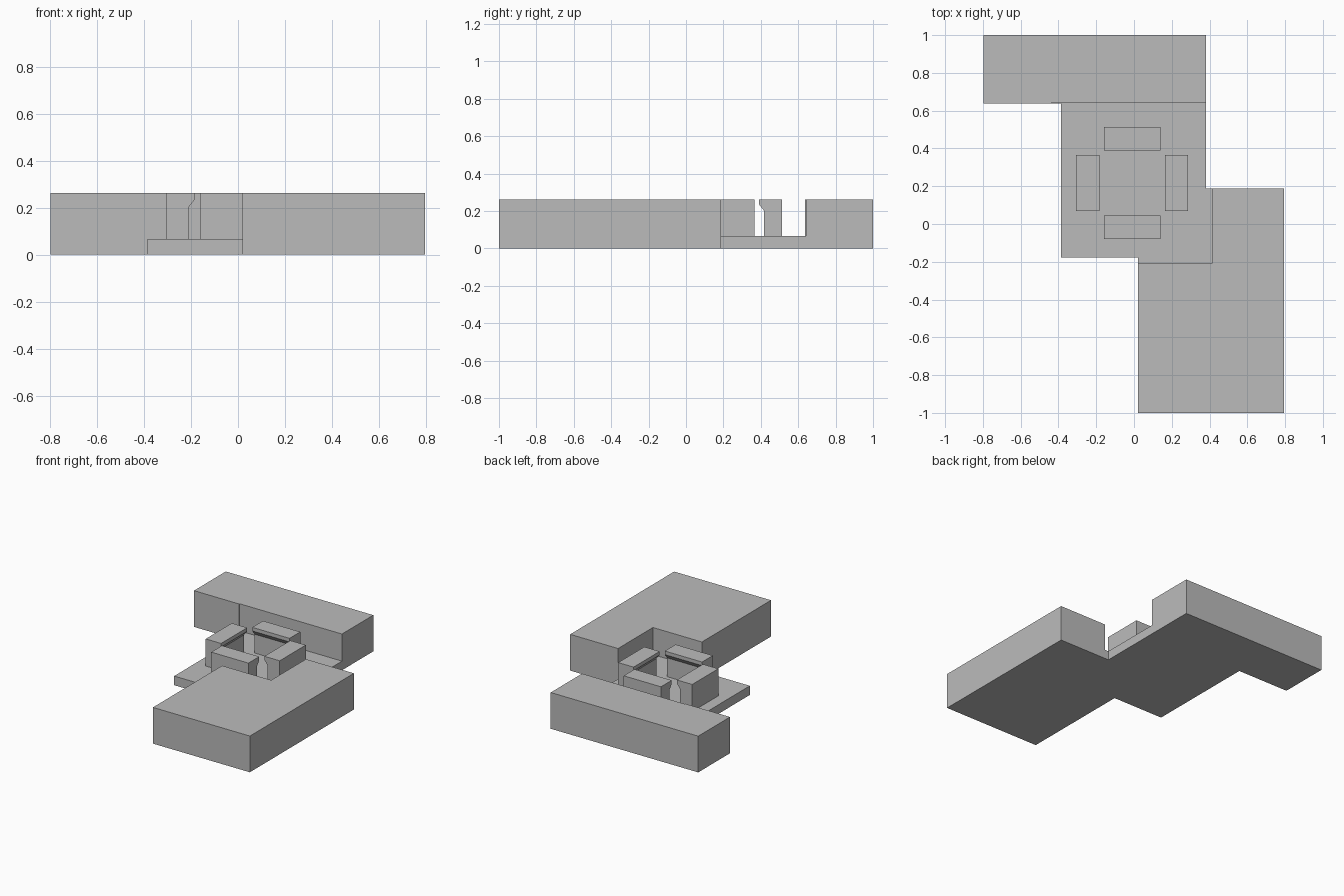
import bpy
import bmesh
from math import cos, sin, pi
from mathutils import Matrix, Vector

cube = bpy.data.objects.get("Cube")
if cube:
    bpy.data.objects.remove(cube, do_unlink=True)

grey = bpy.data.materials.new("plain grey")
grey.use_nodes = True
colour = (0.5, 0.5, 0.5, 1)
grey.diffuse_color = colour
grey.node_tree.nodes["Principled BSDF"].inputs["Base Color"].default_value = colour

FLOOR, TOP = 0.066, 0.262


def prism(name, points, sweep, matrix=Matrix()):
    """Extrude a closed outline along the sweep vector."""
    bm = bmesh.new()
    face = bm.faces.new([bm.verts.new(p) for p in points])
    out = bmesh.ops.extrude_face_region(bm, geom=[face], use_keep_orig=True)
    moved = [v for v in out["geom"] if isinstance(v, bmesh.types.BMVert)]
    bmesh.ops.translate(bm, verts=moved, vec=sweep)
    bmesh.ops.recalc_face_normals(bm, faces=bm.faces)
    bm.transform(matrix)
    mesh = bpy.data.meshes.new(name)
    bm.to_mesh(mesh)
    bm.free()
    mesh.materials.append(grey)
    obj = bpy.data.objects.new(name, mesh)
    bpy.context.collection.objects.link(obj)
    return obj


def slab(name, outline, height):
    return prism(name, [(x, y, 0) for x, y in outline], (0, 0, height))


# Thin floor, reaching into the recesses of both tall blocks
slab("floor_plate", [(-.386, -.178), (.02, -.178), (.02, -.21), (.412, -.21),
                     (.412, .188), (.382, .188), (.382, .642), (-.438, .642),
                     (-.438, .637), (-.386, .637)], FLOOR)

# Tall front block with a notched corner
slab("front_block", [(.02, -1), (.795, -1), (.795, .188), (.412, .188),
                     (.412, -.21), (.02, -.21)], TOP)

# Tall rear bar with a shallow recess
slab("rear_bar", [(-.798, .637), (-.438, .637), (-.438, .642), (.382, .642),
                  (.382, 1), (-.798, 1)], TOP)

# Four lipped clamps around the socket centre; the lip overhangs inward
centre = Vector((-.01, .217, 0))
half = .149
for i, side in enumerate(("left", "rear", "right", "front")):
    inner = .173
    profile = [(inner + .027, FLOOR), (inner + .027, .202), (inner, .236),
               (inner, TOP), (inner + .123, TOP), (inner + .123, FLOOR)]
    turn = Matrix.Translation(centre) @ Matrix.Rotation(i * pi / 2, 4, "Z")
    prism(side + "_clamp", [(r, -half, z) for r, z in profile],
          (0, 2 * half, 0), turn)
